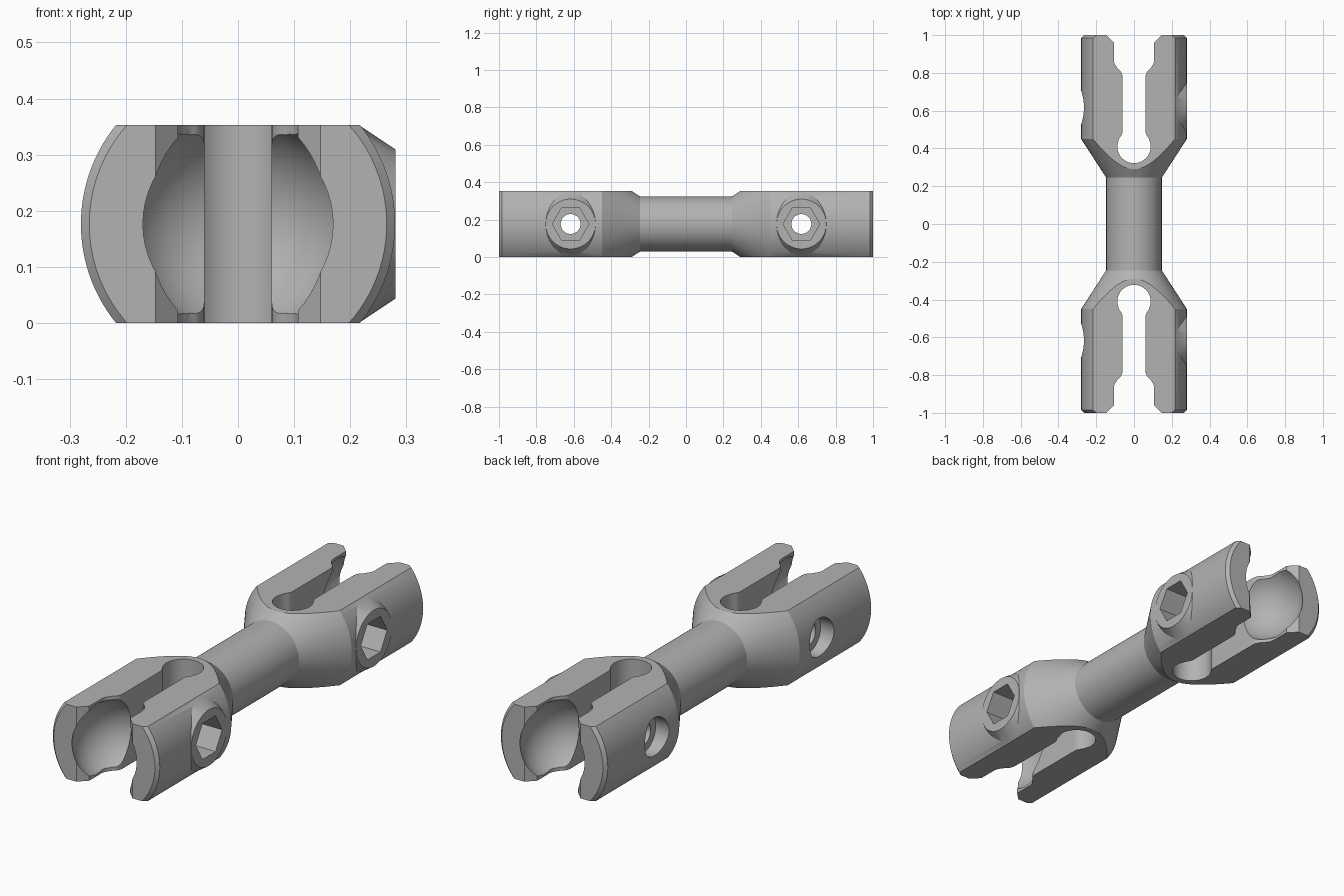
import bpy, bmesh
from math import pi, sin, cos
from mathutils import Matrix, Vector

cube = bpy.data.objects.get("Cube")
if cube:
    bpy.data.objects.remove(cube, do_unlink=True)

R, MID = 0.28, 0.1765          # barrel radius, height of the long axis
PIN_Y, BALL_Y = 0.617, 0.90    # bolt and ball socket positions

steel = bpy.data.materials.new("grey_steel")
steel.use_nodes = True
steel.diffuse_color = (0.45, 0.45, 0.45, 1)
steel.node_tree.nodes["Principled BSDF"].inputs["Base Color"].default_value = (0.45, 0.45, 0.45, 1)


def to_object(bm, name):
    bmesh.ops.recalc_face_normals(bm, faces=bm.faces)
    mesh = bpy.data.meshes.new(name)
    bm.to_mesh(mesh)
    bm.free()
    mesh.materials.append(steel)
    obj = bpy.data.objects.new(name, mesh)
    bpy.context.collection.objects.link(obj)
    return obj


def lathe(profile, name, steps=128):
    """Revolve (radius, y) points about the long axis."""
    bm = bmesh.new()
    verts = [bm.verts.new((r, y, MID)) for r, y in profile]
    edges = [bm.edges.new(pair) for pair in zip(verts, verts[1:])]
    bmesh.ops.spin(bm, geom=verts + edges, cent=(0, 0, MID), axis=(0, 1, 0),
                   angle=2 * pi, steps=steps)
    bmesh.ops.remove_doubles(bm, verts=bm.verts, dist=1e-5)
    return to_object(bm, name)


def pin(name, y, x0, x1, r0, r1=None, sides=64):
    """Cylinder, cone or hexagon lying along x, from x0 to x1."""
    bm = bmesh.new()
    turn = Matrix.Translation(((x0 + x1) / 2, y, MID)) @ Matrix.Rotation(pi / 2, 4, 'Y')
    bmesh.ops.create_cone(bm, cap_ends=True, segments=sides, radius1=r0,
                          radius2=r0 if r1 is None else r1, depth=x1 - x0, matrix=turn)
    return to_object(bm, name)


def arc(cx, cy, r, a0, a1, n):
    return [(cx + r * cos(a0 + (a1 - a0) * i / n), cy + r * sin(a0 + (a1 - a0) * i / n))
            for i in range(n + 1)]


def slot(name, side):
    """Keyhole outline with a widened, chamfered mouth, pushed up through the fork."""
    half = arc(0, 0.41, 0.088, -pi / 2, 0.35, 20)
    half += arc(0.115, 0.497, 0.055, pi + 0.75, pi, 6)
    half += arc(0.115, 0.775, 0.055, pi, pi - 1.0, 6)
    half += arc(0.052, 0.87, 0.055, -0.75, 0, 6)
    half += [(0.107, 0.96), (0.157, 1.01)]
    outline = half + [(-x, y) for x, y in reversed(half[1:])]
    bm = bmesh.new()
    face = bm.faces.new([bm.verts.new((x, y * side, -0.1)) for x, y in outline])
    top = bmesh.ops.extrude_face_region(bm, geom=[face])["geom"]
    bmesh.ops.translate(bm, vec=Vector((0, 0, 0.6)),
                        verts=[v for v in top if isinstance(v, bmesh.types.BMVert)])
    return to_object(bm, name)


def socket(name, y):
    bm = bmesh.new()
    bmesh.ops.create_uvsphere(bm, u_segments=64, v_segments=32, radius=0.197,
                              matrix=Matrix.Translation((0, y, MID)))
    return to_object(bm, name)


def boolean(target, tool, operation):
    mod = target.modifiers.new(tool.name, 'BOOLEAN')
    mod.object, mod.operation, mod.solver = tool, operation, 'EXACT'
    bpy.context.view_layer.objects.active = target
    bpy.ops.object.modifier_apply(modifier=mod.name)
    bpy.data.objects.remove(tool, do_unlink=True)


# Round body: slim shaft flaring into a barrel at each end
end = [(0.147, 0.245), (R, 0.45), (R, 0.985), (0.265, 1.0), (0, 1.0)]
body = lathe([(r, -y) for r, y in reversed(end)] + end, "double_ended_clamp_rod")

# Flat top and bottom
bm = bmesh.new()
bmesh.ops.create_cube(bm, size=1, matrix=Matrix.Translation((0, 0, MID))
                      @ Matrix.Diagonal((1, 3, 2 * MID, 1)))
boolean(body, to_object(bm, "flats"), 'INTERSECT')

for side in (-1, 1):
    y = side * PIN_Y
    # Tapered boss around the nut seat
    boolean(body, pin("boss", y, 0.2165, 0.2803, 0.1755, 0.133), 'UNION')
    # Jaw opening and ball seat
    boolean(body, slot("slot", side), 'DIFFERENCE')
    boolean(body, socket("ball_seat", side * BALL_Y), 'DIFFERENCE')
    # Bolt hole, hexagonal nut seat and round head recess
    boolean(body, pin("bolt_hole", y, -0.4, 0.4, 0.053, sides=48), 'DIFFERENCE')
    boolean(body, pin("nut_seat", y, 0.14, 0.4, 0.098, sides=6), 'DIFFERENCE')
    boolean(body, pin("head_recess", y, -0.4, -0.21, 0.09), 'DIFFERENCE')

bpy.ops.object.select_all(action='DESELECT')
body.select_set(True)
bpy.context.view_layer.objects.active = body
bpy.ops.object.shade_smooth_by_angle(angle=0.42)
